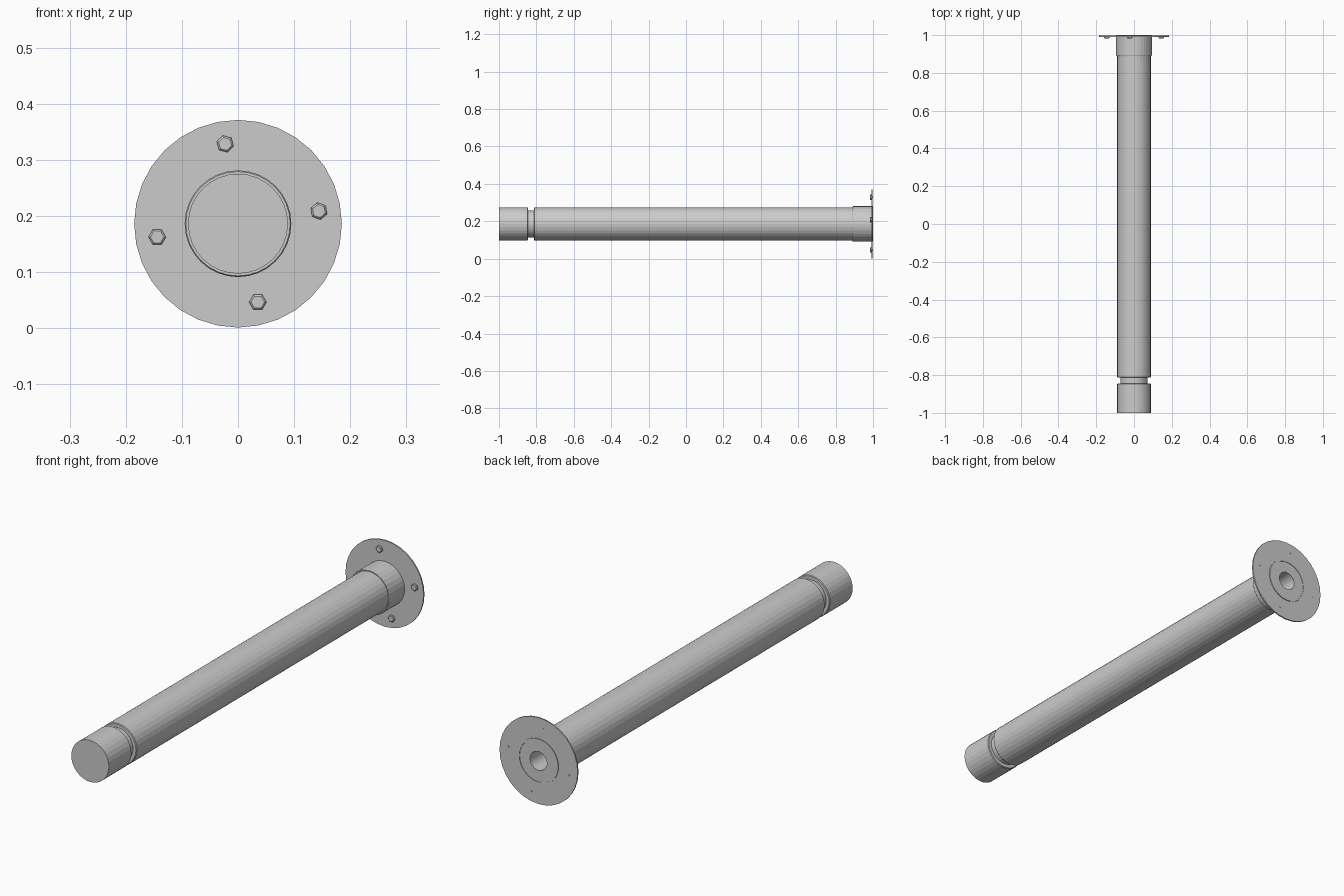
import bpy, bmesh
from math import sin, cos, pi, radians

if "Cube" in bpy.data.objects:
    bpy.data.objects.remove(bpy.data.objects["Cube"])

AXIS_Z = 0.186
SIDES = 32


def lathe(name, profile, sides=SIDES, closed=False, cx=0.0, cz=AXIS_Z, turn=0.0):
    """Revolve (radius, y) points about a line parallel to y."""
    bm = bmesh.new()
    rings = []
    for r, y in profile:
        if r == 0:
            rings.append([bm.verts.new((cx, y, cz))])
        else:
            rings.append([bm.verts.new((cx + r * cos(turn + 2 * pi * i / sides), y,
                                        cz + r * sin(turn + 2 * pi * i / sides)))
                          for i in range(sides)])
    pairs = list(zip(rings, rings[1:]))
    if closed:
        pairs.append((rings[-1], rings[0]))
    for a, b in pairs:
        for i in range(sides):
            j = (i + 1) % sides
            if len(a) == 1:
                bm.faces.new((a[0], b[i], b[j]))
            elif len(b) == 1:
                bm.faces.new((a[i], a[j], b[0]))
            else:
                bm.faces.new((a[i], a[j], b[j], b[i]))
    bmesh.ops.recalc_face_normals(bm, faces=bm.faces)
    mesh = bpy.data.meshes.new(name)
    bm.to_mesh(mesh)
    bm.free()
    obj = bpy.data.objects.new(name, mesh)
    bpy.context.collection.objects.link(obj)
    return obj


# Long shaft: solid front end, locking groove, blind bore at the back
lathe("shaft", [(0, -1), (0.089, -1), (0.089, -0.848), (0.086, -0.845),
                (0.072, -0.845), (0.072, -0.813), (0.086, -0.813), (0.089, -0.81),
                (0.089, 0.998), (0.04, 0.998), (0.04, 0.80), (0, 0.80)])

# Collar sleeve where the shaft meets the flange
lathe("collar", [(0.089, 0.89), (0.093, 0.89), (0.095, 0.893),
                 (0.095, 1.0), (0.089, 1.0)], closed=True)

# Thin round mounting flange
lathe("flange", [(0.095, 0.991), (0.185, 0.991), (0.185, 0.997), (0.095, 0.997)],
      closed=True)

# Hex bolts with chamfered heads and tips poking through the flange
for n, (angle, turn) in enumerate([(9, 40), (99, 45), (189.5, 0), (284, 0)]):
    a = radians(angle)
    lathe(f"bolt_{n + 1}", [(0, 0.983), (0.012, 0.983), (0.0155, 0.986), (0.0155, 0.992),
                            (0.004, 0.992), (0.004, 0.999), (0, 0.999)],
          sides=6, cx=0.146 * cos(a), cz=AXIS_Z + 0.144 * sin(a), turn=radians(turn))
